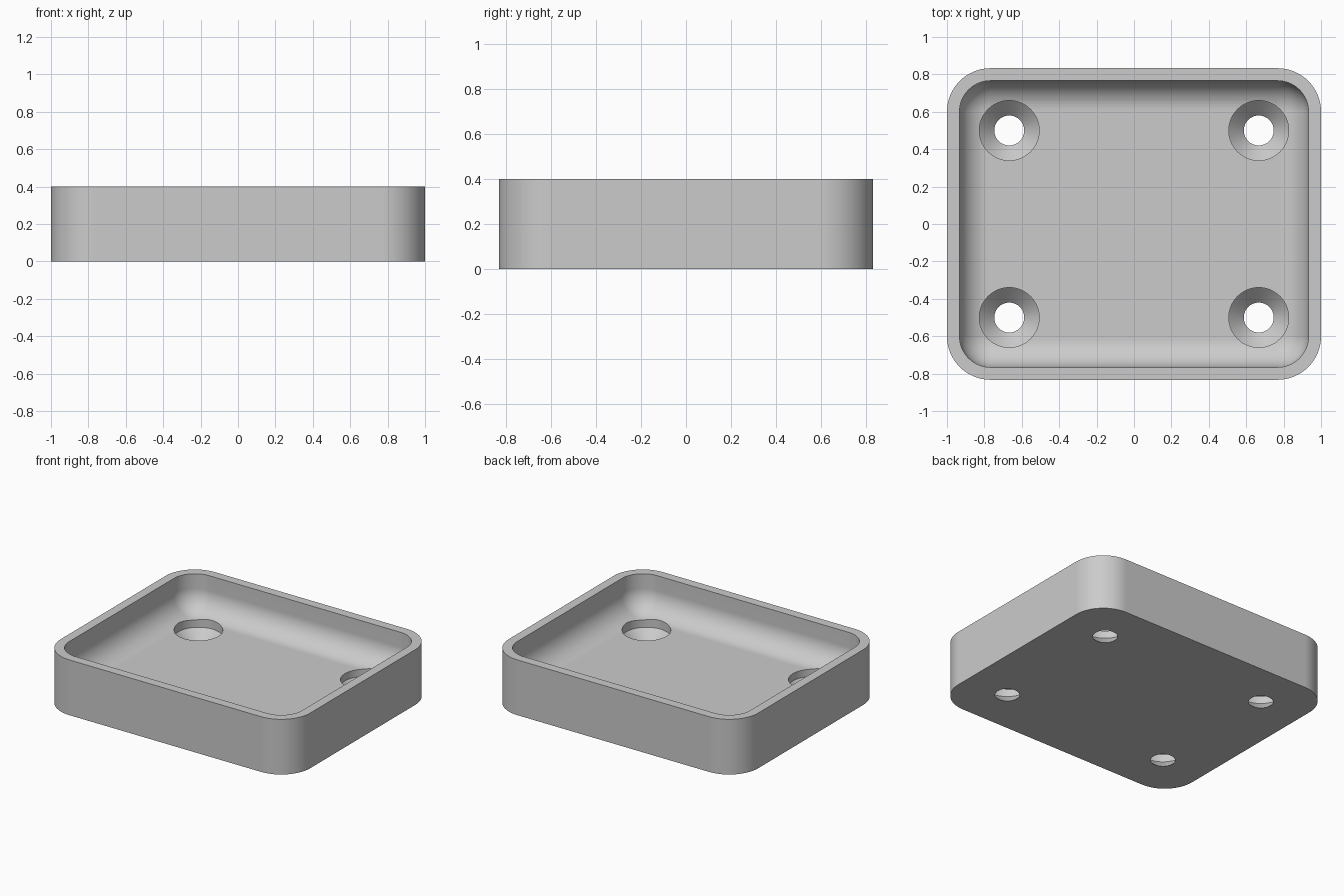
import bpy, bmesh
from math import sin, cos, pi

cube = bpy.data.objects.get("Cube")
if cube:
    bpy.data.objects.remove(cube, do_unlink=True)

HALF_X, HALF_Y, HEIGHT = 1.0, 0.833, 0.4
CORNER, WALL, FLOOR, FILLET = 0.233, 0.067, 0.133, 0.16
ARC_STEPS, FILLET_STEPS, HOLE_SIDES = 16, 14, 64

grey = bpy.data.materials.new("light_grey")
grey.use_nodes = True
colour = (0.6, 0.6, 0.6, 1)
grey.diffuse_color = colour
grey.node_tree.nodes["Principled BSDF"].inputs["Base Color"].default_value = colour


def rounded_ring(bm, inset, z):
    """Rounded rectangle, shrunk by inset on every side."""
    radius = CORNER - inset
    ring = []
    for quarter, (sx, sy) in enumerate([(1, 1), (-1, 1), (-1, -1), (1, -1)]):
        for i in range(ARC_STEPS + 1):
            a = (quarter + i / ARC_STEPS) * pi / 2
            ring.append(bm.verts.new((sx * (HALF_X - CORNER) + radius * cos(a),
                                      sy * (HALF_Y - CORNER) + radius * sin(a), z)))
    return ring


def round_ring(bm, x, y, radius, z):
    return [bm.verts.new((x + radius * cos(2 * pi * i / HOLE_SIDES),
                          y + radius * sin(2 * pi * i / HOLE_SIDES), z))
            for i in range(HOLE_SIDES)]


def skin(bm, rings):
    """Bridge rings in order and cap both ends."""
    for low, high in zip(rings, rings[1:]):
        n = len(low)
        for i in range(n):
            j = (i + 1) % n
            bm.faces.new((low[i], low[j], high[j], high[i]))
    bm.faces.new(rings[0][::-1])
    bm.faces.new(rings[-1])


def make_object(bm, name):
    bmesh.ops.recalc_face_normals(bm, faces=bm.faces)
    mesh = bpy.data.meshes.new(name)
    bm.to_mesh(mesh)
    bm.free()
    mesh.materials.append(grey)
    obj = bpy.data.objects.new(name, mesh)
    bpy.context.collection.objects.link(obj)
    return obj


# Tray: outer wall, rim, inner wall and filleted floor
bm = bmesh.new()
rings = [rounded_ring(bm, 0, 0), rounded_ring(bm, 0, HEIGHT), rounded_ring(bm, WALL, HEIGHT)]
for i in range(FILLET_STEPS + 1):
    a = i / FILLET_STEPS * pi / 2
    rings.append(rounded_ring(bm, WALL + FILLET * (1 - cos(a)), FLOOR + FILLET * (1 - sin(a))))
skin(bm, rings)
tray = make_object(bm, "tray")

# Countersunk screw holes
bm = bmesh.new()
for x in (-0.667, 0.667):
    for y in (-0.5, 0.5):
        profile = [(0.06, -0.02), (0.16, 0.08), (0.16, 0.3)]
        skin(bm, [round_ring(bm, x, y, r, z) for r, z in profile])
cutter = make_object(bm, "screw_hole_cutter")
cutter.hide_render = True

cut = tray.modifiers.new("screw_holes", "BOOLEAN")
cut.operation = "DIFFERENCE"
cut.solver = "EXACT"
cut.object = cutter

bpy.ops.object.select_all(action="DESELECT")
tray.select_set(True)
bpy.context.view_layer.objects.active = tray
bpy.ops.object.modifier_apply(modifier=cut.name)
bpy.data.objects.remove(cutter, do_unlink=True)

# Smooth curves, crisp edges
bpy.ops.object.shade_smooth_by_angle(angle=pi / 6)
weighted = tray.modifiers.new("even_shading", "WEIGHTED_NORMAL")
weighted.keep_sharp = True
